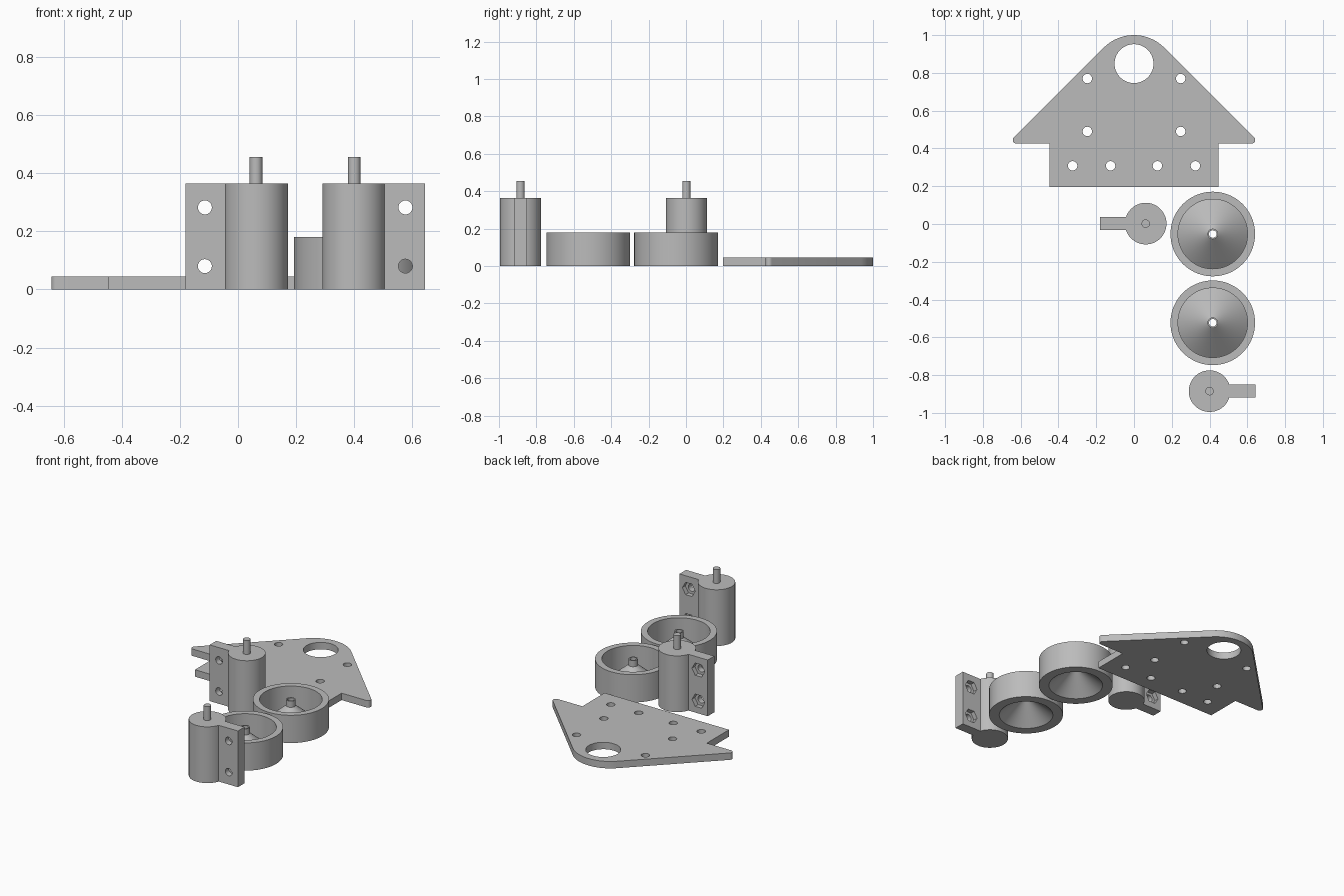
import bpy, bmesh, math
from mathutils import Matrix, Vector

if "Cube" in bpy.data.objects:
    bpy.data.objects.remove(bpy.data.objects["Cube"])

grey = bpy.data.materials.new("mid grey")
grey.diffuse_color = (0.5, 0.5, 0.5, 1)
grey.use_nodes = True
grey.node_tree.nodes["Principled BSDF"].inputs["Base Color"].default_value = grey.diffuse_color


def finish(name, bm):
    """Turn a bmesh into a named, smooth-shaded grey object."""
    bmesh.ops.recalc_face_normals(bm, faces=bm.faces)
    mesh = bpy.data.meshes.new(name)
    bm.to_mesh(mesh)
    bm.free()
    mesh.materials.append(grey)
    ob = bpy.data.objects.new(name, mesh)
    bpy.context.collection.objects.link(ob)
    bpy.ops.object.select_all(action='DESELECT')
    ob.select_set(True)
    bpy.context.view_layer.objects.active = ob
    bpy.ops.object.shade_smooth_by_angle(angle=math.radians(30))
    return ob


def add_prism(bm, outline, z0, z1):
    """Extrude a flat outline between two heights."""
    face = bm.faces.new([bm.verts.new((x, y, z0)) for x, y in outline])
    top = bmesh.ops.extrude_face_region(bm, geom=[face])["geom"]
    verts = [g for g in top if isinstance(g, bmesh.types.BMVert)]
    bmesh.ops.translate(bm, verts=verts, vec=(0, 0, z1 - z0))


def arc(cx, cy, r, a0, a1, n):
    angles = [math.radians(a0 + (a1 - a0) * i / n) for i in range(n + 1)]
    return [(cx + r * math.cos(a), cy + r * math.sin(a)) for a in angles]


def circle(cx, cy, r, n=32):
    return arc(cx, cy, r, 0, 360, n)[:-1]


def cut(ob, cutter):
    """Subtract the cutter and remove it."""
    cutter.hide_render = True
    mod = ob.modifiers.new("cut", 'BOOLEAN')
    mod.operation, mod.solver, mod.object = 'DIFFERENCE', 'EXACT', cutter
    bpy.ops.object.select_all(action='DESELECT')
    ob.select_set(True)
    bpy.context.view_layer.objects.active = ob
    bpy.ops.object.modifier_apply(modifier=mod.name)
    bpy.data.objects.remove(cutter)
    bpy.ops.object.shade_smooth_by_angle(angle=math.radians(30))


# Base plate: arrow-shaped sheet with rounded nose and wing tips
half = [(0.447, 0.197), (0.447, 0.425)]
half += arc(0.622, 0.445, 0.02, -90, 45, 8)
half += arc(0, 0.774, 0.226, 45, 90, 14)
outline = half + [(-x, y) for x, y in reversed(half[:-1])]
bm = bmesh.new()
add_prism(bm, outline, 0, 0.045)
plate = finish("base_plate", bm)

# Plate holes: one large, eight small
bm = bmesh.new()
add_prism(bm, circle(0, 0.849, 0.103, 64), -0.1, 0.1)
for x, y in [(0.247, 0.77), (0.247, 0.49), (0.325, 0.308), (0.124, 0.308)]:
    for side in (-1, 1):
        add_prism(bm, circle(side * x, y, 0.025), -0.1, 0.1)
cut(plate, finish("plate_hole_cutter", bm))


# Wheels: ring with a thin conical web and a hollow hub
def wheel(name, cx, cy):
    profile = [(0.163, 0), (0.224, 0), (0.224, 0.18), (0.184, 0.18),
               (0.184, 0.01), (0.028, 0.14), (0.028, 0.18),
               (0.02, 0.18), (0.02, 0.12)]
    n = 72
    bm = bmesh.new()
    rings = [[bm.verts.new((x, y, z)) for x, y in circle(cx, cy, r, n)]
             for r, z in profile]
    for a, b in zip(rings, rings[1:] + rings[:1]):
        for i in range(n):
            j = (i + 1) % n
            bm.faces.new((a[i], a[j], b[j], b[i]))
    finish(name, bm)


wheel("rear_wheel", 0.417, -0.053)
wheel("front_wheel", 0.417, -0.523)


# Motors: body, shaft and a drilled flange with hexagonal nut pockets behind
def motor(name, cx, cy, side):
    bm = bmesh.new()
    add_prism(bm, circle(cx, cy, 0.11, 64), 0, 0.365)
    finish(name + "_body", bm)

    bm = bmesh.new()
    add_prism(bm, circle(cx, cy, 0.022), 0.36, 0.455)
    finish(name + "_shaft", bm)

    bm = bmesh.new()
    x0, x1 = cx + side * 0.09, cx + side * 0.243
    t = 0.034
    add_prism(bm, [(x0, cy - t), (x1, cy - t), (x1, cy + t), (x0, cy + t)], 0, 0.365)
    flange = finish(name + "_flange", bm)

    for sides, r, y0, y1 in [(32, 0.024, -0.1, 0.1), (6, 0.046, 0.004, 0.1)]:
        bm = bmesh.new()
        for z in (0.08, 0.282):
            add_prism(bm, circle(0, z, r, sides), -y1, -y0)
        # Stand the prisms up so they run along y
        bm.transform(Matrix.Translation(Vector((cx + side * 0.176, cy, 0)))
                     @ Matrix.Rotation(math.pi / 2, 4, 'X'))
        cut(flange, finish("flange_cutter", bm))


motor("left_motor", 0.062, 0.002, -1)
motor("right_motor", 0.4, -0.885, 1)
